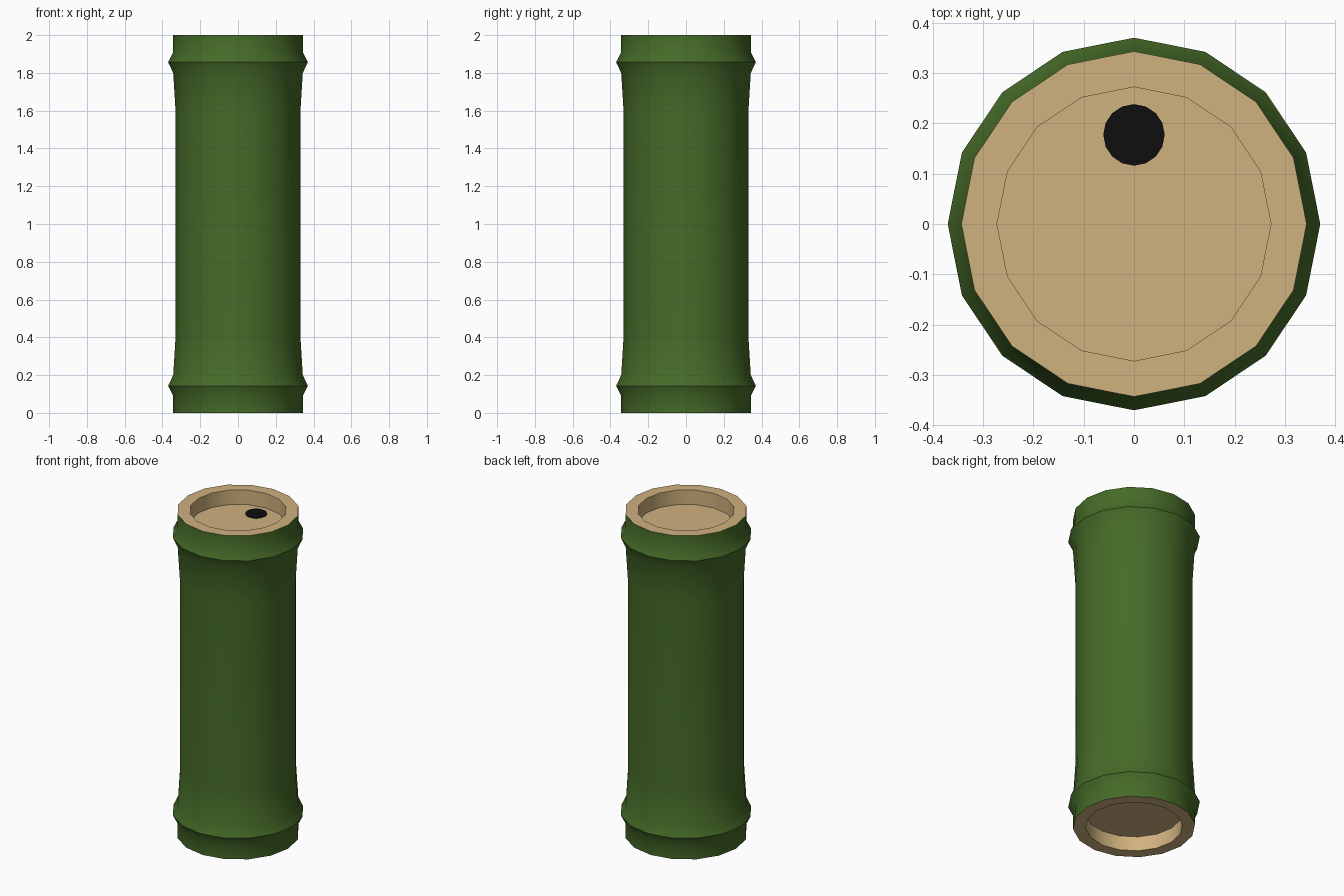
import bpy, bmesh, math

if "Cube" in bpy.data.objects:
    bpy.data.objects.remove(bpy.data.objects["Cube"])

SIDES = 16


def material(name, rgb):
    def lin(c):
        c /= 255
        return c / 12.92 if c <= 0.04045 else ((c + 0.055) / 1.055) ** 2.4
    m = bpy.data.materials.new(name)
    m.diffuse_color = (*[lin(c) for c in rgb], 1)
    m.use_nodes = True
    m.node_tree.nodes["Principled BSDF"].inputs["Base Color"].default_value = m.diffuse_color
    return m


green = material("bamboo green", (70, 107, 40))
tan = material("cut wood tan", (208, 178, 127))
black = material("hole black", (14, 14, 14))


def lathe(name, profile, mats, tan_bands=(), sides=SIDES, loc=(0, 0, 0)):
    """Revolve (radius, z) points about z and cap both ends."""
    bm = bmesh.new()
    rings = [[bm.verts.new((r * math.cos(2 * math.pi * i / sides),
                            r * math.sin(2 * math.pi * i / sides), z))
              for i in range(sides)] for r, z in profile]
    for k in range(len(rings) - 1):
        a, b = rings[k], rings[k + 1]
        for i in range(sides):
            j = (i + 1) % sides
            f = bm.faces.new((a[i], a[j], b[j], b[i]))
            f.material_index = int(k in tan_bands)
    for ring in (rings[0], rings[-1]):
        bm.faces.new(ring).material_index = len(mats) - 1
    bmesh.ops.recalc_face_normals(bm, faces=bm.faces[:])
    me = bpy.data.meshes.new(name)
    bm.to_mesh(me)
    bm.free()
    for m in mats:
        me.materials.append(m)
    ob = bpy.data.objects.new(name, me)
    ob.location = loc
    bpy.context.collection.objects.link(ob)
    bpy.context.view_layer.objects.active = ob
    ob.select_set(True)
    bpy.ops.object.shade_smooth_by_angle(angle=math.radians(50))
    ob.select_set(False)
    return ob


# Lower half of the stalk: recess, cut rim, node ridge, slim waist
half = [(0.272, 0.09), (0.272, 0.0), (0.343, 0.0), (0.343, 0.09),
        (0.37, 0.143), (0.343, 0.20), (0.33, 0.41)]
profile = half + [(r, 2 - z) for r, z in reversed(half)]
last = len(profile) - 2
lathe("bamboo_stalk", profile, [green, tan], (0, 1, last - 1, last))

# Small dark hole painted on the upper recess floor
lathe("dark_hole", [(0.061, 0.0), (0.061, 0.005)], [black], loc=(0, 0.177, 1.909))
